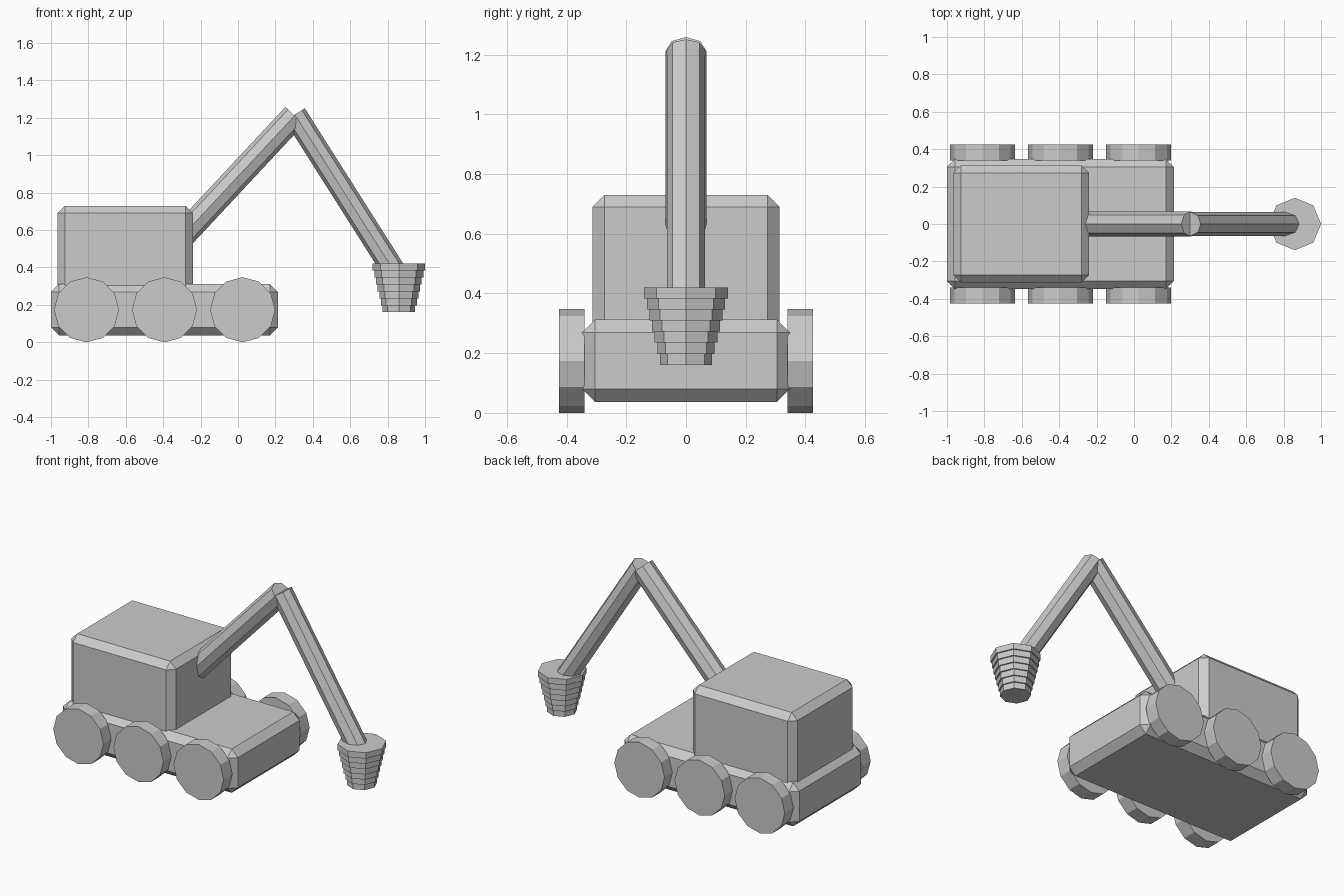
import bpy
import math
from mathutils import Vector

cube = bpy.data.objects.get("Cube")
if cube:
    bpy.data.objects.remove(cube, do_unlink=True)

# One plain grey for the whole machine
grey = bpy.data.materials.new("plain_grey")
grey.use_nodes = True
color = (0.6, 0.6, 0.6, 1)
grey.diffuse_color = color
grey.node_tree.nodes["Principled BSDF"].inputs["Base Color"].default_value = color


def finish(name):
    obj = bpy.context.object
    obj.name = name
    obj.data.materials.append(grey)
    return obj


def chamfered_box(name, low, high, chamfer):
    low, high = Vector(low), Vector(high)
    bpy.ops.mesh.primitive_cube_add(size=1, location=(low + high) / 2)
    obj = finish(name)
    size = high - low
    for v in obj.data.vertices:
        v.co = v.co * size
    bevel = obj.modifiers.new("chamfer", "BEVEL")
    bevel.width = chamfer
    bevel.segments = 1


def prism(name, start, end, radius, sides=8):
    """Flat-sided cylinder running between two points."""
    start, end = Vector(start), Vector(end)
    axis = end - start
    if abs(axis.y) > 0:
        turn = (math.pi / 2, 0, 0)
    else:
        turn = (0, math.atan2(axis.x, axis.z), 0)
    bpy.ops.mesh.primitive_cylinder_add(vertices=sides, radius=radius, depth=axis.length,
                                        location=(start + end) / 2, rotation=turn)
    finish(name)


# Body
chamfered_box("chassis", (-1, -0.348, 0.037), (0.213, 0.348, 0.312), 0.043)
chamfered_box("cabin", (-0.965, -0.313, 0.2), (-0.24, 0.313, 0.73), 0.04)

# Three wheels on each side
for side, label in ((-1, "right"), (1, "left")):
    for x, place in ((-0.81, "rear"), (-0.393, "middle"), (0.025, "front")):
        prism(f"{label}_{place}_wheel", (x, side * 0.34, 0.174),
              (x, side * 0.426, 0.174), 0.174, 12)

# Two-part arm
prism("lower_arm", (-0.31, 0, 0.555), (0.303, 0, 1.212), 0.068)
prism("upper_arm", (0.304, 0, 1.217), (0.831, 0, 0.386), 0.063)

# Stepped bucket, narrowing downwards
layers = 7
step = 0.037
for i in range(layers):
    top = 0.42 - i * step
    prism(f"bucket_ring_{i + 1}", (0.86, 0, top - step), (0.86, 0, top),
          0.14 - i * 0.0088)
